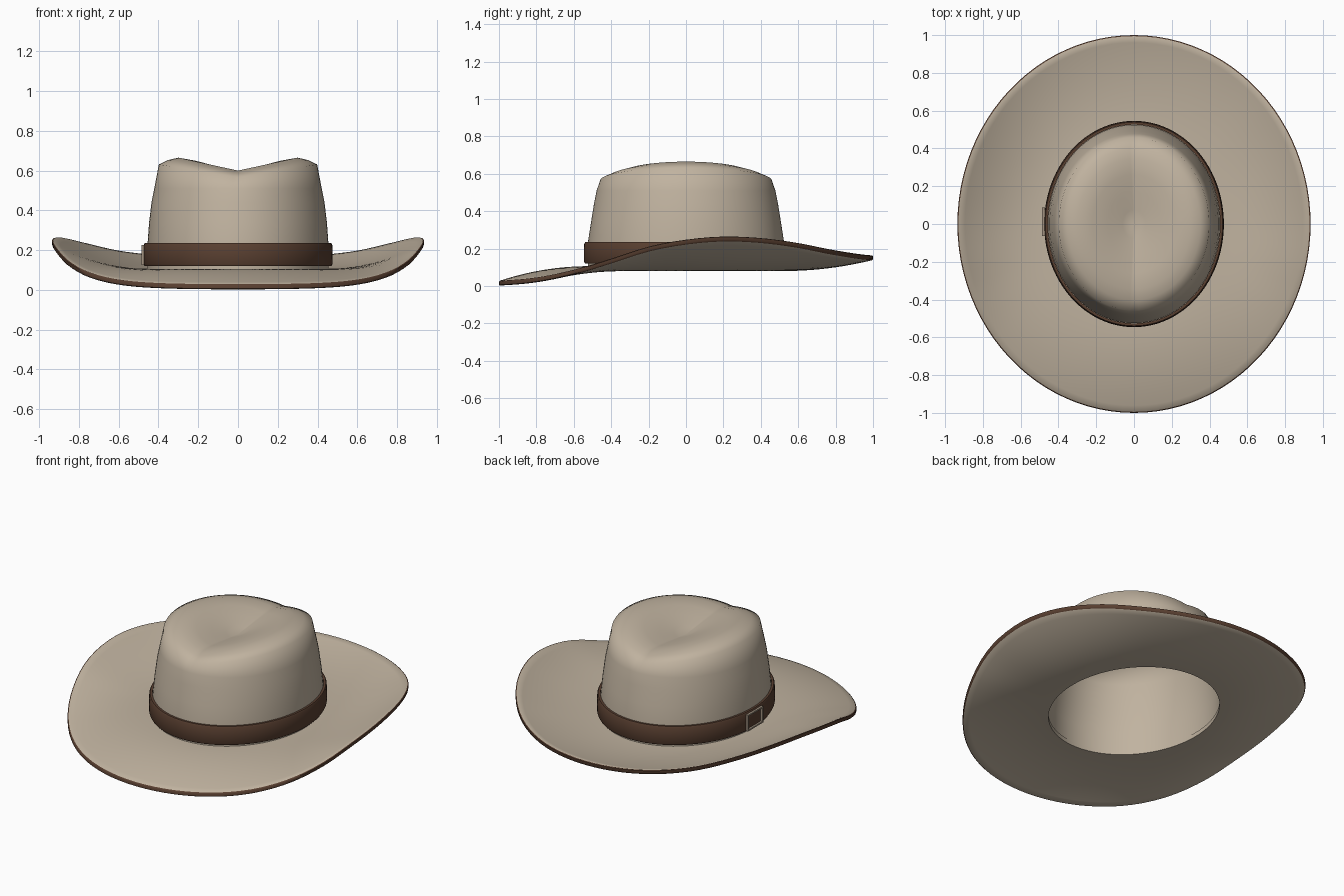
import bpy
import bmesh
from math import cos, sin, pi, radians

if "Cube" in bpy.data.objects:
    bpy.data.objects.remove(bpy.data.objects["Cube"], do_unlink=True)

SEGMENTS = 96


def make_material(name, color):
    mat = bpy.data.materials.new(name)
    mat.use_nodes = True
    mat.diffuse_color = (*color, 1)
    mat.node_tree.nodes["Principled BSDF"].inputs["Base Color"].default_value = (*color, 1)
    return mat


felt = make_material("tan_felt", (0.53, 0.45, 0.35))
leather = make_material("brown_leather", (0.10, 0.05, 0.03))
metal = make_material("dull_metal", (0.36, 0.29, 0.22))


def finish(name, bm, materials, angle):
    bmesh.ops.recalc_face_normals(bm, faces=bm.faces)
    mesh = bpy.data.meshes.new(name)
    bm.to_mesh(mesh)
    bm.free()
    for mat in materials:
        mesh.materials.append(mat)
    mesh.shade_smooth()
    mesh.set_sharp_from_angle(angle=radians(angle))
    obj = bpy.data.objects.new(name, mesh)
    bpy.context.collection.objects.link(obj)
    return obj


def loft(name, rings, materials, closed=False, pole=None, painted=(), angle=40):
    """Bridge oval rings, each given as (rx, ry, height function of the angle)."""
    bm = bmesh.new()
    angles = [2 * pi * i / SEGMENTS for i in range(SEGMENTS)]
    loops = [[bm.verts.new((rx * cos(a), ry * sin(a), height(a))) for a in angles]
             for rx, ry, height in rings]
    count = len(loops)
    for k in range(count if closed else count - 1):
        low, high = loops[k], loops[(k + 1) % count]
        for i in range(SEGMENTS):
            j = (i + 1) % SEGMENTS
            face = bm.faces.new((low[i], low[j], high[j], high[i]))
            face.material_index = int(k in painted)
    if pole is not None:
        tip = bm.verts.new((0, 0, pole))
        for i in range(SEGMENTS):
            bm.faces.new((loops[-1][i], loops[-1][(i + 1) % SEGMENTS], tip))
    return finish(name, bm, materials, angle)


# Brim: dips at the front, curls up at the sides, lifts a little at the back
EDGE = [0.014, 0.032, 0.074, 0.135, 0.20, 0.238, 0.255, 0.247, 0.22, 0.18, 0.152]


def edge_height(a):
    """Smooth interpolation of the edge height from front to back."""
    s = (sin(a) + 1) * 5
    i = min(int(s), 9)
    t = s - i
    p0, p1, p2, p3 = (EDGE[min(max(i + d, 0), 10)] for d in (-1, 0, 1, 2))
    return p1 + 0.5 * t * (p2 - p0 + t * (2 * p0 - 5 * p1 + 4 * p2 - p3
                                          + t * (3 * (p1 - p2) + p3 - p0)))


def brim_ring(t, offset):
    rx, ry = 0.45 + 0.485 * t, 0.52 + 0.48 * t
    return rx, ry, lambda a: 0.093 + (edge_height(a) - 0.093) * t ** 2 + offset


STEPS = 14
LAST = 0.988
top_side = [brim_ring(LAST * i / STEPS, 0.013) for i in range(STEPS + 1)]
outer_edge = [brim_ring(1, 0.008), brim_ring(1, -0.008)]
under_side = [brim_ring(LAST * i / STEPS, -0.013) for i in range(STEPS, -1, -1)]
loft("brim", top_side + outer_edge + under_side, [felt, leather], closed=True,
     painted=(STEPS, STEPS + 1, STEPS + 2), angle=50)

# Crown: tapering wall, ridge higher at the sides, dented middle
PIT = 0.565


def level(z):
    return lambda a: z


def rim(drop):
    return lambda a: 0.6 - drop + 0.065 * abs(cos(a))


def dent(f):
    return lambda a: PIT + f * (rim(0)(a) - PIT)


crown_rings = [
    (0.455, 0.525, level(0.095)),
    (0.455, 0.525, level(0.23)),
    (0.447, 0.508, level(0.34)),
    (0.435, 0.492, level(0.44)),
    (0.421, 0.478, level(0.51)),
    (0.398, 0.458, rim(0.034)),
    (0.352, 0.402, rim(0.012)),
    (0.30, 0.345, rim(0)),
    (0.22, 0.26, dent(0.86)),
    (0.14, 0.17, dent(0.58)),
    (0.06, 0.075, dent(0.25)),
]
loft("crown", crown_rings, [felt], pole=PIT, angle=85)

# Leather band around the foot of the crown
band_rings = [(0.45 + out, 0.52 + out, level(z)) for out, z in
              ((0.006, 0.12), (0.02, 0.12), (0.025, 0.13), (0.026, 0.178),
               (0.024, 0.226), (0.019, 0.235), (0.006, 0.235))]
loft("hat_band", band_rings, [leather], closed=True, angle=50)

# Buckle: thin rectangular frame on the right side of the band
bm = bmesh.new()
WIDTH, HEIGHT, BAR = 0.14, 0.092, 0.009
MIDDLE = (-0.479, 0.012, 0.176)
for side in (-1, 1):
    for dy, dz, sy, sz in ((side * WIDTH / 2, 0, BAR, HEIGHT + BAR),
                           (0, side * HEIGHT / 2, WIDTH - BAR, BAR)):
        made = bmesh.ops.create_cube(bm, size=1)["verts"]
        bmesh.ops.scale(bm, vec=(0.014, sy, sz), verts=made)
        bmesh.ops.translate(bm, vec=(MIDDLE[0], MIDDLE[1] + dy, MIDDLE[2] + dz), verts=made)
finish("buckle", bm, [metal], 30)
